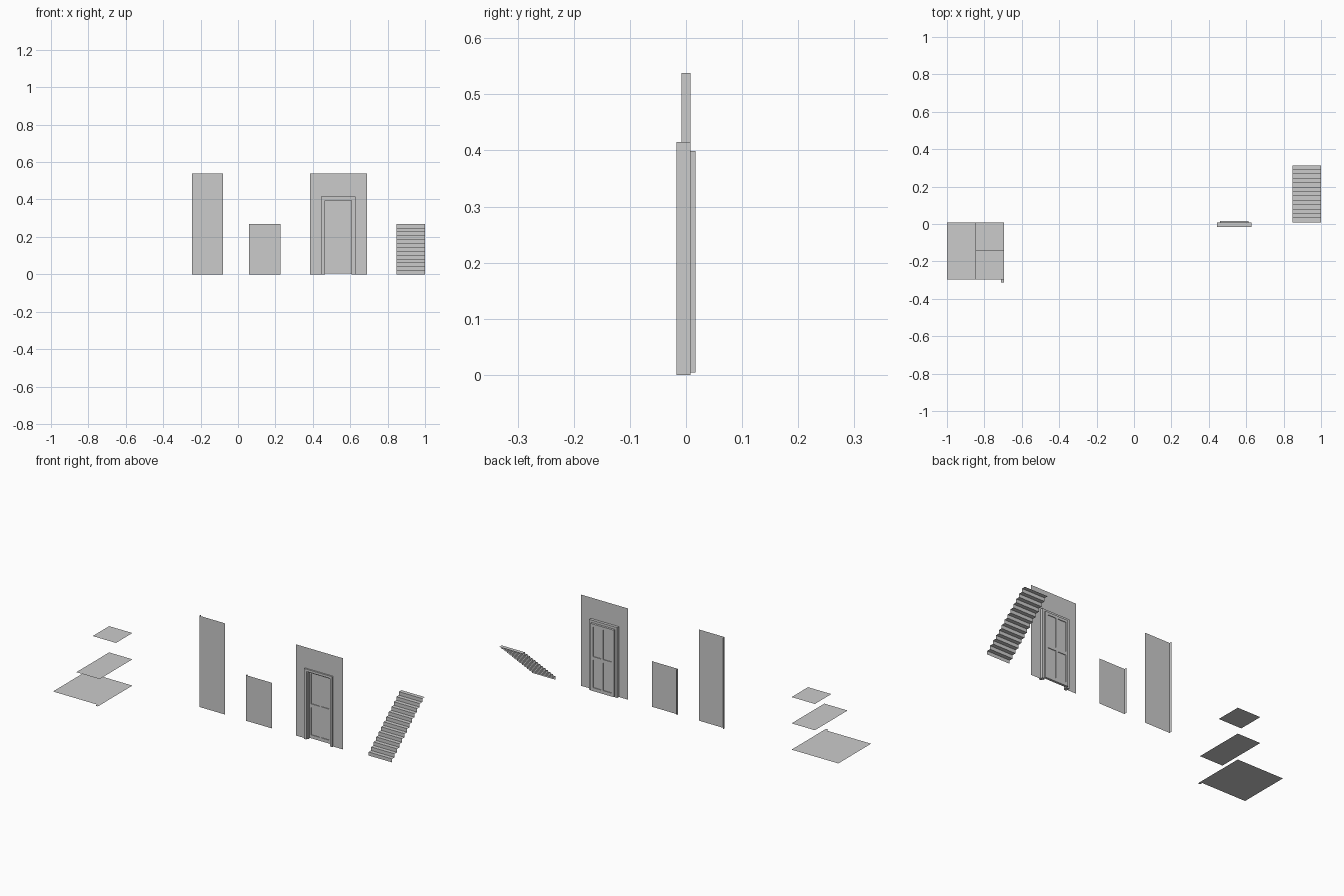
import bpy

if "Cube" in bpy.data.objects:
    bpy.data.objects.remove(bpy.data.objects["Cube"])

T = 0.008          # half wall thickness


def mesh(name, verts, faces):
    me = bpy.data.meshes.new(name)
    me.from_pydata(verts, [], faces)
    ob = bpy.data.objects.new(name, me)
    bpy.context.collection.objects.link(ob)
    return ob


def box(name, x0, x1, y0, y1, z0, z1):
    v = [(x, y, z) for x in (x0, x1) for y in (y0, y1) for z in (z0, z1)]
    f = [(0, 1, 3, 2), (4, 6, 7, 5), (0, 4, 5, 1), (2, 3, 7, 6), (0, 2, 6, 4), (1, 5, 7, 3)]
    return mesh(name, v, f)


def flat(name, points, z):
    return mesh(name, [(x, y, z) for x, y in points], [tuple(range(len(points)))])


# floor tiles: full (with a small corner tab), half and quarter, stacked in height
R = -0.695
flat("full_floor", [(-1, -0.297), (R - 0.016, -0.297), (R - 0.016, -0.313),
                    (R, -0.313), (R, T), (-1, T)], 0.0)
flat("half_floor", [(-0.847, -0.297), (R, -0.297), (R, T), (-0.847, T)], 0.155)
flat("quarter_floor", [(-0.847, -0.145), (R, -0.145), (R, T), (-0.847, T)], 0.31)


# corner walls: one sheet plus a narrow return at the left end
def corner_wall(name, x0, x1, h):
    v = [(x, y, z) for z in (0, h) for x, y in ((x0, T), (x0, -T), (x1, -T))]
    mesh(name, v, [(0, 1, 4, 3), (1, 2, 5, 4)])


corner_wall("tall_wall", -0.247, -0.08, 0.538)
corner_wall("short_wall", 0.058, 0.227, 0.269)

# wall with a doorway
mesh("door_wall", [(x, -T, z) for x, z in (
    (0.385, 0), (0.45, 0), (0.45, 0.41), (0.62, 0.41),
    (0.62, 0), (0.69, 0), (0.69, 0.538), (0.385, 0.538))],
    [(0, 1, 2, 7), (2, 3, 6, 7), (3, 4, 5, 6)])


# door frame: outer casing and inner stop
def frame(name, x0, x1, top, w, y0, y1):
    box(name + "_left", x0, x0 + w, y0, y1, 0, top)
    box(name + "_right", x1 - w, x1, y0, y1, 0, top)
    box(name + "_head", x0 + w, x1 - w, y0, y1, top - w, top)


frame("casing", 0.444, 0.627, 0.415, 0.014, -0.017, T)
frame("stop", 0.458, 0.613, 0.401, 0.006, -0.010, 0.003)

# door leaf: thin panel, stiles and rails
L, M, D = 0.459, 0.5355, 0.612
box("door_panel", L, D, 0.007, 0.013, 0.004, 0.399)
for n, a, b in (("left", L, L + 0.016), ("middle", M - 0.006, M + 0.006), ("right", D - 0.016, D)):
    box("door_stile_" + n, a, b, 0.003, 0.017, 0.004, 0.399)
for n, a, b in (("bottom", 0.004, 0.024), ("middle", 0.187, 0.207), ("top", 0.383, 0.399)):
    for s, c, d in (("left", L + 0.016, M - 0.006), ("right", M + 0.006, D - 0.016)):
        box(f"door_rail_{n}_{s}", c, d, 0.003, 0.017, a, b)

# stairs: open folded sheet
N, rise, run = 13, 0.269 / 13, 0.305 / 13
prof = [(T, 0.0)]
for i in range(N):
    prof += [(T + i * run, (i + 1) * rise), (T + (i + 1) * run, (i + 1) * rise)]
verts = [(x, y, z) for y, z in prof for x in (0.847, 1.0)]
mesh("stairs", verts, [(2 * i, 2 * i + 1, 2 * i + 3, 2 * i + 2) for i in range(len(prof) - 1)])
